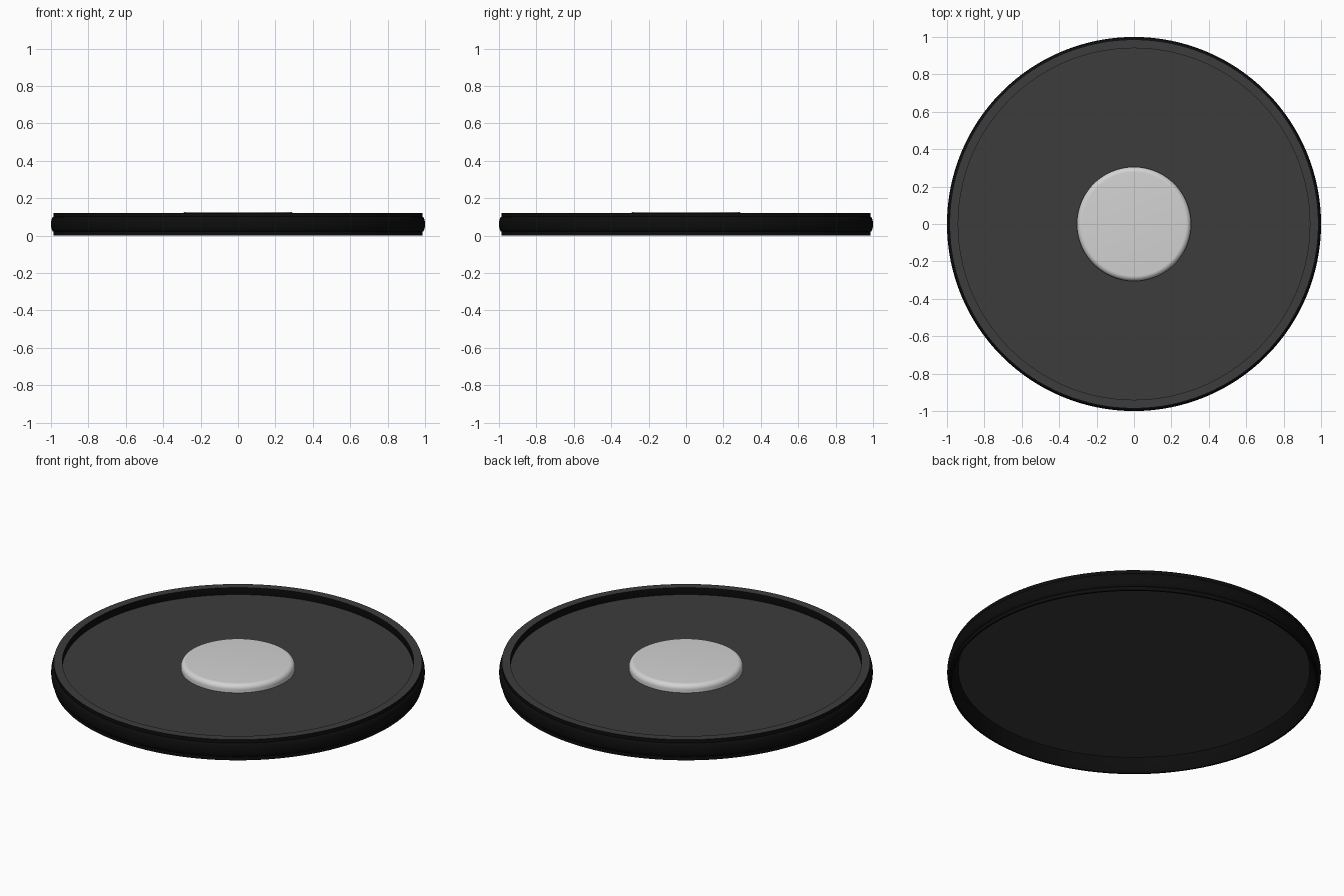
import bpy, bmesh, math

if "Cube" in bpy.data.objects:
    bpy.data.objects.remove(bpy.data.objects["Cube"])

SEG = 128


def material(name, v):
    m = bpy.data.materials.new(name)
    m.diffuse_color = (v, v, v, 1)
    m.use_nodes = True
    m.node_tree.nodes["Principled BSDF"].inputs["Base Color"].default_value = m.diffuse_color
    return m


black = material("black rubber", 0.004)
grey = material("dark grey plastic", 0.045)
white = material("light grey", 0.65)


def lathe(name, profile, mats, closed=False, rule=None):
    """Revolve (radius, z) points about z; r = 0 ends become poles."""
    bm = bmesh.new()
    rings = []
    for r, z in profile:
        if r == 0:
            rings.append([bm.verts.new((0, 0, z))] * SEG)
        else:
            rings.append([bm.verts.new((r * math.cos(2 * math.pi * i / SEG),
                                        r * math.sin(2 * math.pi * i / SEG), z))
                          for i in range(SEG)])
    pairs = list(zip(rings, rings[1:]))
    if closed:
        pairs.append((rings[-1], rings[0]))
    for a, b in pairs:
        for i in range(SEG):
            j = (i + 1) % SEG
            vs = list(dict.fromkeys((a[i], a[j], b[j], b[i])))
            bm.faces.new(vs)
    bmesh.ops.recalc_face_normals(bm, faces=bm.faces)
    if rule:
        for f in bm.faces:
            f.material_index = rule(f)
    me = bpy.data.meshes.new(name)
    bm.to_mesh(me)
    bm.free()
    for m in mats:
        me.materials.append(m)
    ob = bpy.data.objects.new(name, me)
    bpy.context.collection.objects.link(ob)
    bpy.ops.object.select_all(action='DESELECT')
    ob.select_set(True)
    bpy.context.view_layer.objects.active = ob
    bpy.ops.object.shade_smooth_by_angle(angle=math.radians(35))
    return ob


# Outer rim: black side with a rounded bumper bead, grey top face
bead = [(0.986 + 0.014 * math.sin(math.pi * k / 10),
         0.061 - 0.04 * math.cos(math.pi * k / 10)) for k in range(11)]
rim = [(0.976, 0.0), (0.986, 0.0)] + bead + [(0.986, 0.122), (0.94, 0.122), (0.94, 0.078)]
lathe("outer_rim", rim, [black, grey], closed=True,
      rule=lambda f: 1 if f.normal.z > 0.9 and f.calc_center_median().z > 0.12 else 0)

# Recessed thin floor plate
lathe("floor_plate", [(0, 0.077), (0.942, 0.077), (0.942, 0.081), (0, 0.081)], [grey])

# Raised centre button with a rounded edge
edge = [(0.277 + 0.028 * math.cos(math.pi / 2 * k / 8),
         0.099 + 0.028 * math.sin(math.pi / 2 * k / 8)) for k in range(9)]
lathe("centre_button", [(0, 0.079), (0.305, 0.079)] + edge + [(0, 0.127)], [white])
